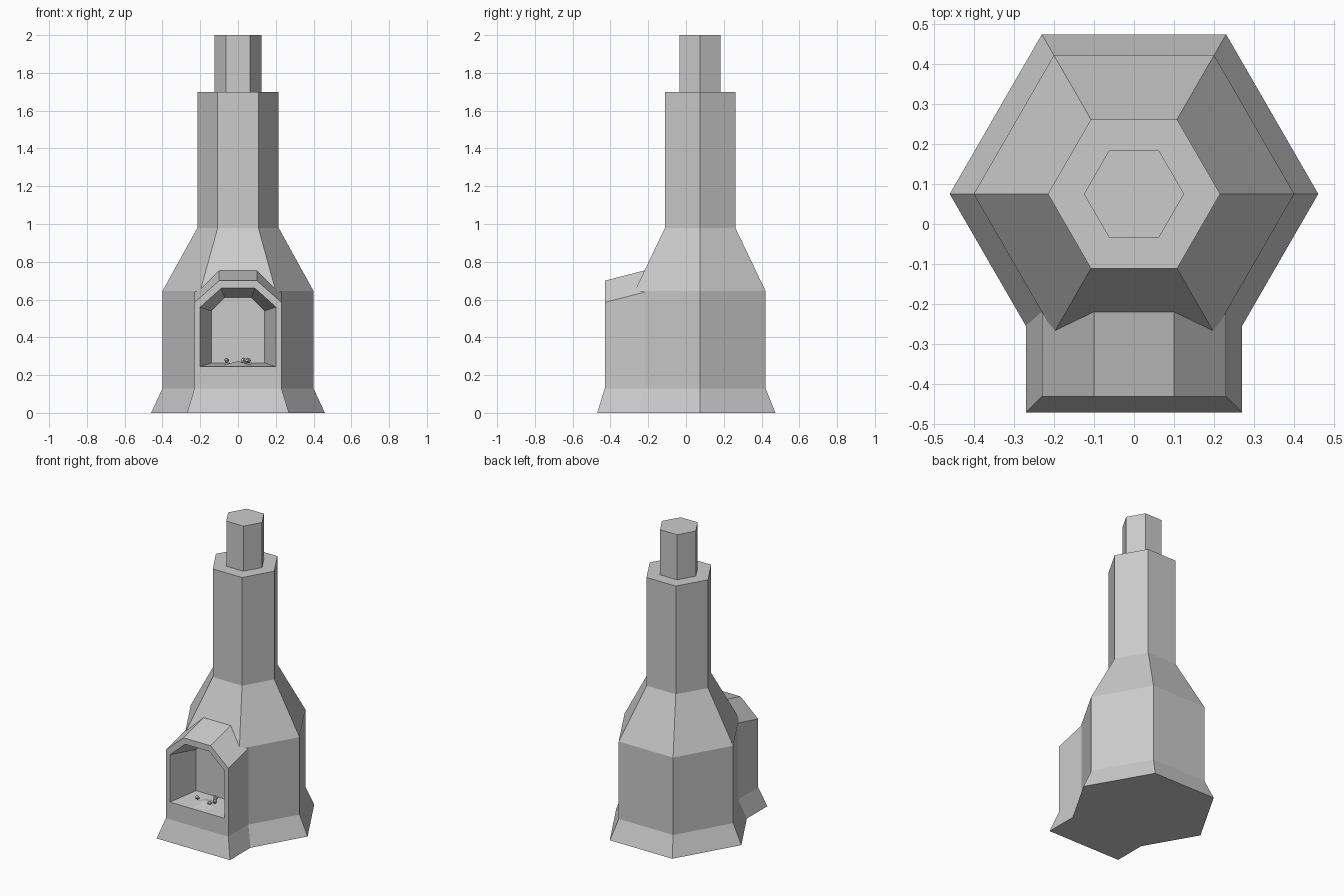
import bpy, bmesh, math, random
from mathutils import Vector

cube = bpy.data.objects.get("Cube")
if cube:
    bpy.data.objects.remove(cube, do_unlink=True)

CENTRE_Y = 0.075
stone = bpy.data.materials.new("grey_stone")
stone.use_nodes = True
grey = (0.6, 0.6, 0.6, 1)
stone.diffuse_color = grey
stone.node_tree.nodes["Principled BSDF"].inputs["Base Color"].default_value = grey


def finish(name, bm):
    bmesh.ops.recalc_face_normals(bm, faces=bm.faces)
    mesh = bpy.data.meshes.new(name)
    bm.to_mesh(mesh)
    bm.free()
    mesh.materials.append(stone)
    obj = bpy.data.objects.new(name, mesh)
    bpy.context.collection.objects.link(obj)
    return obj


def loft(name, loops):
    """Skin a stack of equal-sized point loops and cap both ends."""
    bm = bmesh.new()
    rings = [[bm.verts.new(p) for p in loop] for loop in loops]
    n = len(rings[0])
    for a, b in zip(rings, rings[1:]):
        for i in range(n):
            j = (i + 1) % n
            bm.faces.new((a[i], a[j], b[j], b[i]))
    bm.faces.new(rings[0])
    bm.faces.new(rings[-1])
    return finish(name, bm)


def hexagon(radius, z):
    return [(radius * math.cos(math.radians(60 * i)),
             CENTRE_Y + radius * math.sin(math.radians(60 * i)), z) for i in range(6)]


def arch(half, flat, y, floor, spring, top):
    """Square-footed arch with chamfered shoulders."""
    right = [(half, floor), (half, spring), (flat, top)]
    pts = right + [(-x, z) for x, z in reversed(right)]
    return [(x, y, z) for x, z in pts]


def boolean(target, tool, operation):
    mod = target.modifiers.new(operation.lower(), 'BOOLEAN')
    mod.operation = operation
    mod.solver = 'EXACT'
    mod.object = tool
    bpy.context.view_layer.objects.active = target
    bpy.ops.object.modifier_apply(modifier=mod.name)
    bpy.data.objects.remove(tool, do_unlink=True)


# Hexagonal furnace body and chimney neck
body = loft("furnace_body", [hexagon(r, z) for r, z in
            [(0.46, 0), (0.40, 0.13), (0.40, 0.645), (0.215, 0.98), (0.215, 1.70)]])
loft("chimney_pipe", [hexagon(0.125, 1.70), hexagon(0.125, 2.0)])

# Hearth porch: rising arched roof, flared foot
rise = 0.11
porch = loft("hearth_porch", [arch(0.23, 0.10, -0.43, 0.13, 0.585, 0.70),
                              arch(0.23, 0.10, 0, 0.13, 0.585 + rise, 0.70 + rise)])
foot = loft("porch_foot", [
    [(-w, y, z), (w, y, z), (w, 0, z), (-w, 0, z)]
    for w, y, z in [(0.27, -0.47, 0), (0.23, -0.43, 0.13)]])
boolean(porch, foot, 'UNION')
boolean(body, porch, 'UNION')

# Tapered fire chamber, overshooting the front slightly
front = arch(0.20, 0.09, -0.43, 0.245, 0.56, 0.66)
back = arch(0.14, 0.07, -0.24, 0.265, 0.54, 0.61)
outer = [Vector(f) + (Vector(f) - Vector(b)) * 0.2 for f, b in zip(front, back)]
boolean(body, loft("chamber_cutter", [outer, back]), 'DIFFERENCE')

# Low ash heap on the chamber floor
bm = bmesh.new()
bmesh.ops.create_cone(bm, cap_ends=True, segments=7, radius1=0.09, radius2=0, depth=0.025)
ash = finish("ash_heap", bm)
ash.location = (0, -0.335, 0.262)

# Broken coals
random.seed(4)
for i, (x, y) in enumerate([(-0.06, -0.34), (0.045, -0.36), (0.03, -0.28), (0.055, -0.32)]):
    bm = bmesh.new()
    bmesh.ops.create_icosphere(bm, subdivisions=1, radius=0.016)
    for v in bm.verts:
        v.co *= random.uniform(0.7, 1.1)
    coal = finish("coal_%d" % (i + 1), bm)
    coal.location = (x, y, 0.278)
    coal.rotation_euler = (0.4 * i, 0.3, 0.9 * i)
